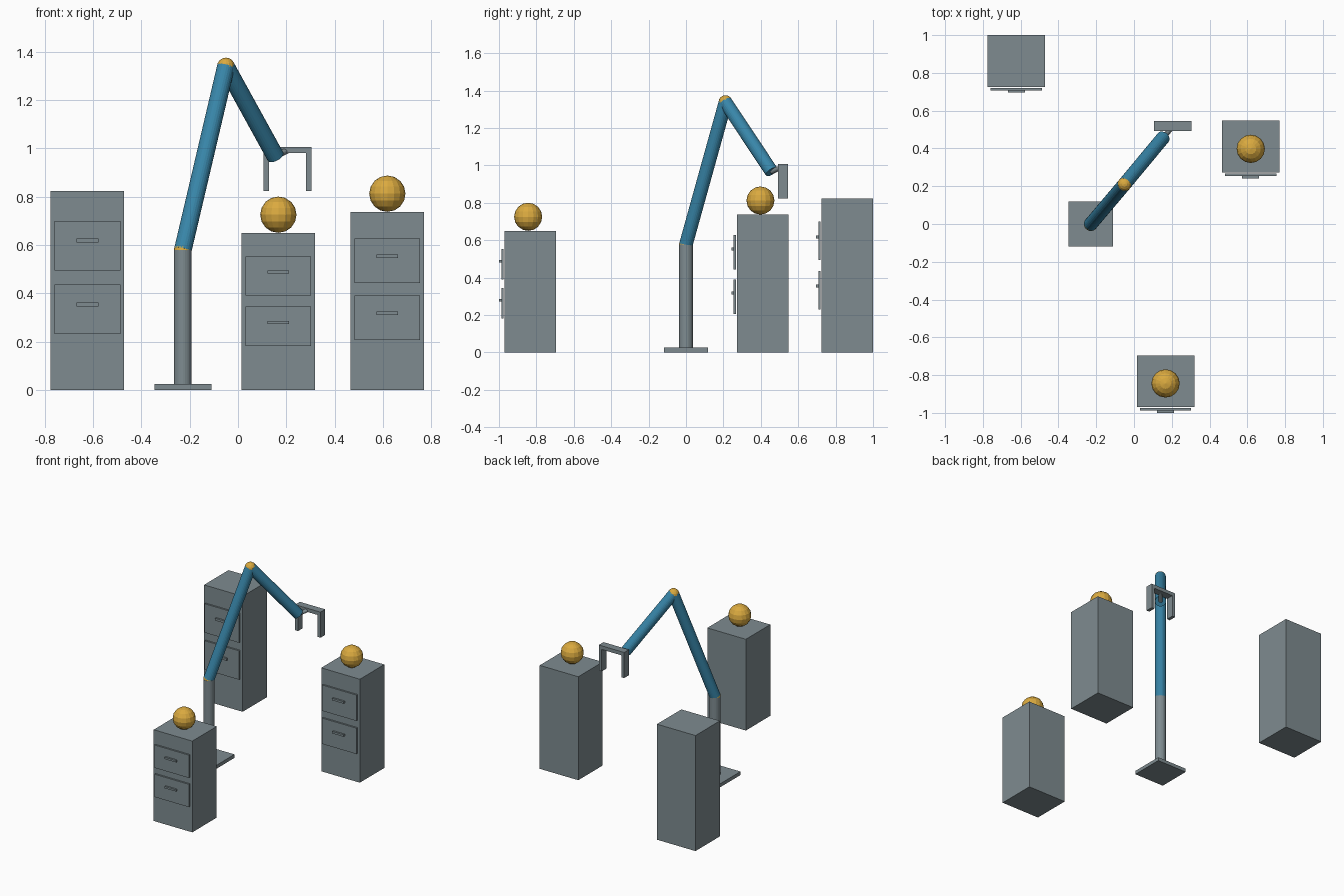
import bpy, bmesh
from mathutils import Vector, Matrix

if "Cube" in bpy.data.objects:
    bpy.data.objects.remove(bpy.data.objects["Cube"])


def material(name, rgb):
    m = bpy.data.materials.new(name)
    m.diffuse_color = (*rgb, 1)
    m.use_nodes = True
    m.node_tree.nodes["Principled BSDF"].inputs["Base Color"].default_value = m.diffuse_color
    return m


GREY = material("slate grey", (0.21, 0.26, 0.28))
BLUE = material("steel blue", (0.04, 0.24, 0.40))
GOLD = material("golden yellow", (0.70, 0.40, 0.05))


def finish(name, bm, mat):
    me = bpy.data.meshes.new(name)
    bm.to_mesh(me)
    bm.free()
    me.materials.append(mat)
    ob = bpy.data.objects.new(name, me)
    bpy.context.collection.objects.link(ob)
    return ob


def box(name, lo, hi, mat=GREY):
    lo, hi = Vector(lo), Vector(hi)
    bm = bmesh.new()
    bmesh.ops.create_cube(bm, size=1, matrix=Matrix.Translation((lo + hi) / 2)
                          @ Matrix.Diagonal((*(hi - lo), 1)))
    return finish(name, bm, mat)


def rod(name, a, b, r, mat, sides=24):
    a, b = Vector(a), Vector(b)
    d = b - a
    bm = bmesh.new()
    rot = d.to_track_quat('Z', 'Y').to_matrix().to_4x4()
    bmesh.ops.create_cone(bm, cap_ends=True, segments=sides, radius1=r, radius2=r,
                          depth=d.length, matrix=Matrix.Translation((a + b) / 2) @ rot)
    return finish(name, bm, mat)


def ball(name, c, r):
    bm = bmesh.new()
    bmesh.ops.create_uvsphere(bm, u_segments=16, v_segments=8, radius=r,
                              matrix=Matrix.Translation(c))
    return finish(name, bm, GOLD)


# Cabinets: body, two drawer fronts and handles, all scaled by height
def cabinet(name, x, front, h, with_ball):
    box(name + "_body", (x - .152, front, 0), (x + .152, front + .275, h))
    for label, k in (("upper", .725), ("lower", .405)):
        z = k * h
        box(f"{name}_{label}_drawer", (x - .136, front - .017, z - .125 * h),
            (x + .136, front - .005, z + .125 * h))
        z += .025 * h
        box(f"{name}_{label}_handle", (x - .045, front - .03, z - .01 * h),
            (x + .045, front - .016, z + .01 * h))
    if with_ball:
        ball(name + "_ball", (x, front + .126, h + .075), .075)


cabinet("back_left_cabinet", -.623, .725, .823, False)
cabinet("front_cabinet", .167, -.97, .65, True)
cabinet("right_cabinet", .618, .272, .737, True)

# Arm: base plate, post and jointed links
X = -.2285
shoulder = (X, 0, .578)
elbow = (-.050, .211, 1.338)
wrist = (.155, .458, .966)
box("arm_base", (X - .118, -.118, 0), (X + .118, .118, .025))
rod("arm_post", (X, 0, .025), shoulder, .037, GREY)
ball("shoulder_joint", shoulder, .037)
rod("upper_arm", shoulder, elbow, .0365, BLUE)
ball("elbow_joint", elbow, .037)
rod("forearm", elbow, wrist, .0365, BLUE)
rod("wrist_link", wrist, (.205, .515, .992), .013, GREY)

# Gripper: crossbar and two fingers
GX = .205
box("gripper_bar", (GX - .1, .493, .98), (GX + .1, .546, 1.006))
for side, s in (("left", -1), ("right", 1)):
    x = GX + s * .0885
    box(f"gripper_{side}_finger", (x - .0115, .493, .824), (x + .0115, .546, .98))
